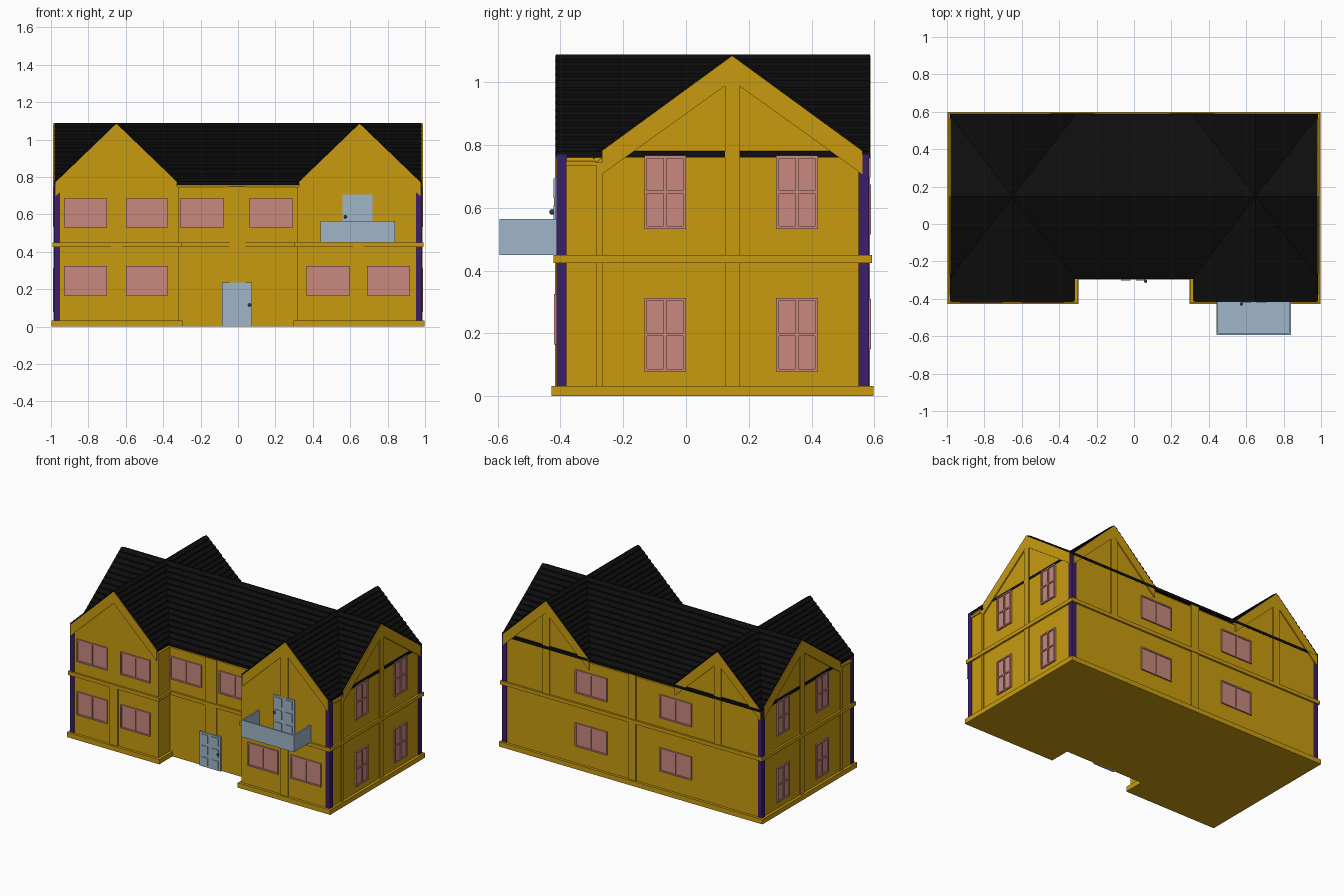
import bpy, bmesh
from mathutils import Vector

if "Cube" in bpy.data.objects:
    bpy.data.objects.remove(bpy.data.objects["Cube"])

COL = {"wall": (.58, .33, .005, 1), "roof": (.004, .004, .004, 1), "post": (.045, .013, .14, 1),
       "glass": (.58, .25, .21, 1), "door": (.35, .46, .58, 1), "knob": (.05, .06, .08, 1)}
MATS = {}
for k, c in COL.items():
    MATS[k] = bpy.data.materials.new(k)
    MATS[k].diffuse_color = c

# Each face maps (u, v, outward distance) to world space
FACE = {"F": lambda u, v, d: (u, -d, v), "B": lambda u, v, d: (u, d, v),
        "R": lambda u, v, d: (d, u, v), "L": lambda u, v, d: (-d, u, v),
        "T": lambda u, v, d: (u, v, d)}
parts = {}


def prism(part, mat, face, pts, d0, d1):
    bm = parts.setdefault(part, (bmesh.new(), mat))[0]
    f = FACE[face]
    a = [bm.verts.new(f(u, v, d0)) for u, v in pts]
    b = [bm.verts.new(f(u, v, d1)) for u, v in pts]
    n = len(pts)
    bm.faces.new(a)
    bm.faces.new(b[::-1])
    for i in range(n):
        bm.faces.new((a[i], b[i], b[(i + 1) % n], a[(i + 1) % n]))


def box(part, mat, face, u0, u1, v0, v1, d0, d1):
    prism(part, mat, face, [(u0, v0), (u1, v0), (u1, v1), (u0, v1)], d0, d1)


def outline(e, recess):
    xi = .315 - e
    return [(-.98 - e, .58 + e), (-.98 - e, -.41 - e), (-xi, -.41 - e), (-xi, recess),
            (xi, recess), (xi, -.41 - e), (.98 + e, -.41 - e), (.98 + e, .58 + e)]


# Walls, plinth and floor band
prism("walls", "wall", "T", outline(0, -.285), 0, .745)
prism("plinth", "wall", "T", outline(.018, -.28), 0, .033)
prism("floor_band", "wall", "T", outline(.013, -.298), .425, .45)

# Gable bodies and roofs with stepped tile courses
YC, XC, APEX = .147, .65, 1.088


def roof(part, face, c, half, eave, d0, d1, courses=14):
    def side(s):
        p = []
        for i in range(courses):
            for t, lift in ((i / courses, .008), ((i + 1) / courses, 0)):
                p.append((c + s * half * (1 - t), eave + (APEX - eave) * t + lift))
        return p
    left, right = side(-1), side(1)[::-1]
    pts = left + right[1:] + [(c + half, eave - .012), (c, APEX - .012), (c - half, eave - .012)]
    prism(part, "roof", face, pts, d0, d1)


prism("gable_walls", "wall", "R", [(YC - .433, .745), (YC + .433, .745), (YC, 1.074)], -.98, .98)
roof("main_roof", "R", YC, .441, .768, -.982, .982)
for s in (-1, 1):
    c = s * XC
    prism("gable_walls", "wall", "B", [(c - .33, .745), (c + .33, .745), (c, 1.074)], -.41, .58)
    roof("cross_roofs", "B", c, .333, .772, -.414, .587)


# Sloping boards under the gables
def chevron(face, c, h, zo, d):
    prism("gable_boards", "wall", face,
          [(c - h, zo), (c, 1.085), (c + h, zo), (c + h, zo - .075), (c, 1.005), (c - h, zo - .075)],
          d - .01, d + .008)


for s in (-1, 1):
    chevron("F", s * XC, .325, .772, .41)
    chevron("B", s * XC, .325, .772, .58)
for f in "LR":
    chevron(f, YC, .415, .782, .98)

# Purple corner posts
for s in (-1, 1):
    for y0, y1 in ((-.413, -.38), (.55, .583)):
        x0, x1 = sorted((s * .952, s * .985))
        box("corner_posts", "post", "T", x0, x1, y0, y1, .033, .77)


# Upright timber boards
def board(face, u0, u1, z0, z1, d):
    box("timber_boards", "wall", face, u0, u1, z0, z1, d - .01, d + .007)


board("F", -.68, -.62, .03, .43, .41)
board("F", .615, .67, .03, .43, .41)
board("F", .615, .67, .7, 1.02, .41)
board("F", -.045, .04, .23, .75, .285)
board("B", -.03, .03, .03, .76, .58)
for s in (-1, 1):
    board("B", s * XC - .025, s * XC + .025, .45, 1.02, .58)
for f in "LR":
    board(f, -.287, -.265, .03, .745, .98)
    board(f, .125, .17, .03, 1.02, .98)
    board(f, -.38, -.287, .735, .75, .98)


# Windows: pane, frame and glazing bars
def window(face, u0, u1, z0, z1, d, rows=1):
    t = .009
    box("window_panes", "glass", face, u0, u1, z0, z1, d - .01, d + .004)
    um = (u0 + u1) / 2
    for a in (u0, um - t / 2, u1 - t):
        box("window_frames", "glass", face, a, a + t, z0, z1, d, d + .01)
    for i in range(rows + 1):
        z = z0 + (z1 - z0 - t) * i / rows
        box("window_frames", "glass", face, u0, u1, z, z + t, d, d + .01)


for u0, u1 in ((-.93, -.7), (-.6, -.375)):
    window("F", u0, u1, .165, .325, .41)
    window("F", u0, u1, .53, .685, .41)
for u0, u1 in ((.365, .595), (.69, .92)):
    window("F", u0, u1, .165, .325, .41)
for u0, u1 in ((-.31, -.075), (.06, .295)):
    window("F", u0, u1, .53, .685, .285)
for u0, u1 in ((-.45, -.21), (.19, .43)):
    window("B", u0, u1, .15, .31, .58)
    window("B", u0, u1, .515, .675, .58)
for f in "LR":
    for u0, u1 in ((-.133, 0), (.287, .42)):
        window(f, u0, u1, .078, .313, .98, 2)
        window(f, u0, u1, .533, .767, .98, 2)


# Panelled doors with knobs
def door(part, u0, u1, z0, z1, d, knob_u, knob_z):
    box(part, "door", "F", u0, u1, z0, z1, d - .01, d + .012)
    w, h = (u1 - u0) / 2, (z1 - z0) / 3
    for i in range(2):
        for j in range(3):
            box(part, "door", "F", u0 + w * i + .015, u0 + w * (i + 1) - .015,
                z0 + h * j + .012, z0 + h * (j + 1) - .012, d, d + .016)
    bm = parts.setdefault("door_knobs", (bmesh.new(), "knob"))[0]
    r = bmesh.ops.create_uvsphere(bm, u_segments=10, v_segments=6, radius=.009)
    bmesh.ops.translate(bm, verts=r["verts"], vec=Vector((knob_u, -d - .021, knob_z)))


door("front_door", -.085, .075, 0, .235, .285, .062, .115)
door("balcony_door", .56, .72, .45, .705, .406, .574, .587)

# Balcony
box("balcony", "door", "F", .44, .84, .45, .462, .4, .594)
box("balcony", "door", "F", .44, .84, .45, .565, .584, .594)
for x in (.44, .83):
    box("balcony", "door", "F", x, x + .01, .45, .565, .4, .594)

# Turn the collected geometry into objects
for name, (bm, mat) in parts.items():
    bmesh.ops.recalc_face_normals(bm, faces=bm.faces)
    me = bpy.data.meshes.new(name)
    bm.to_mesh(me)
    bm.free()
    me.materials.append(MATS[mat])
    bpy.context.collection.objects.link(bpy.data.objects.new(name, me))

for m in bpy.data.materials:
    if m.users and not m.is_grease_pencil:
        m.use_nodes = True
        m.node_tree.nodes["Principled BSDF"].inputs["Base Color"].default_value = m.diffuse_color
